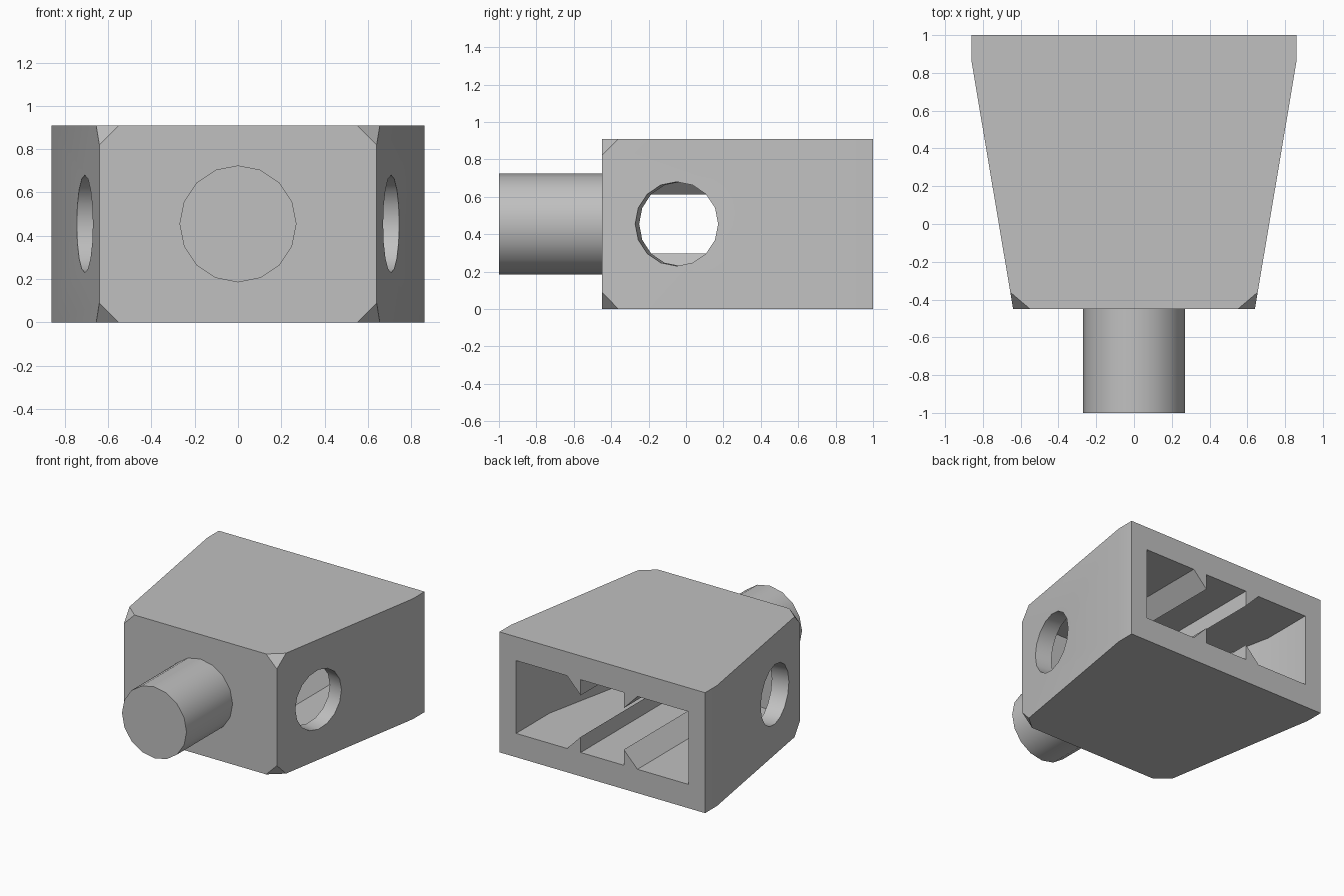
import bpy, bmesh, math
from mathutils import Vector, Matrix

old = bpy.data.objects.get("Cube")
if old:
    bpy.data.objects.remove(old, do_unlink=True)

grey = bpy.data.materials.new("light grey plastic")
grey.use_nodes = True
colour = (0.53, 0.53, 0.53, 1)
grey.diffuse_color = colour
grey.node_tree.nodes["Principled BSDF"].inputs["Base Color"].default_value = colour

HEIGHT = 0.91
MID = HEIGHT / 2


def add_object(name, bm):
    bmesh.ops.recalc_face_normals(bm, faces=bm.faces)
    mesh = bpy.data.meshes.new(name)
    bm.to_mesh(mesh)
    bm.free()
    mesh.materials.append(grey)
    obj = bpy.data.objects.new(name, mesh)
    bpy.context.collection.objects.link(obj)
    return obj


def prism(points, direction):
    """Extrude a flat outline along a direction."""
    bm = bmesh.new()
    face = bm.faces.new([bm.verts.new(p) for p in points])
    extruded = bmesh.ops.extrude_face_region(bm, geom=[face], use_keep_orig=True)
    moved = [v for v in extruded["geom"] if isinstance(v, bmesh.types.BMVert)]
    bmesh.ops.translate(bm, vec=direction, verts=moved)
    return bm


def plan_prism(half, z0, z1):
    """Mirror half a plan outline and extrude it upwards."""
    outline = half + [(-x, y) for x, y in reversed(half)]
    return prism([(x, y, z0) for x, y in outline], (0, 0, z1 - z0))


def cylinder(centre, axis, radius, length):
    bm = bmesh.new()
    turn = Vector(axis).to_track_quat('Z', 'Y').to_matrix().to_4x4()
    bmesh.ops.create_cone(bm, cap_ends=True, segments=16, radius1=radius,
                          radius2=radius, depth=length,
                          matrix=Matrix.Translation(centre) @ turn)
    return bm


def activate(obj):
    bpy.ops.object.select_all(action='DESELECT')
    obj.select_set(True)
    bpy.context.view_layer.objects.active = obj


def cut(target, cutter):
    cutter.hide_render = True
    mod = target.modifiers.new("cut", 'BOOLEAN')
    mod.operation = 'DIFFERENCE'
    mod.solver = 'EXACT'
    mod.object = cutter
    activate(target)
    bpy.ops.object.modifier_apply(modifier=mod.name)
    bpy.data.objects.remove(cutter, do_unlink=True)


# Tapered shell with its four front corners clipped
bm = plan_prism([(0.64, -0.45), (0.86, 0.86), (0.86, 1.0)], 0, HEIGHT)
corners = [v for v in bm.verts if v.co.y < -0.4]
bmesh.ops.bevel(bm, geom=corners, offset=0.09, segments=1, affect='VERTICES')
shell = add_object("shell", bm)

# Tapered pocket open at the back, leaving four wedge ribs along its length
cavity = add_object("cavity_cutter", plan_prism(
    [(0.53, -0.31), (0.72, 0.6), (0.72, 1.1)], 0.18, 0.73))
for side in (-1, 1):
    for up in (-1, 1):
        wedge = [(0.18, 0.157), (0.18, 0.325), (0.343, 0.325)]
        rib = prism([(side * x, -0.6, MID + up * z) for x, z in wedge], (0, 2, 0))
        cut(cavity, add_object("rib_cutter", rib))
cut(shell, cavity)

# Round holes square to the slanted side walls
for side in (-1, 1):
    hole = cylinder((side * 0.707, -0.05, MID), (side, -0.168, 0), 0.225, 0.5)
    cut(shell, add_object("hole_cutter", hole))

# Front peg, seated in the front wall
peg = add_object("peg", cylinder((0, -0.7, MID), (0, -1, 0), 0.27, 0.6))

for obj in (shell, peg):
    activate(obj)
    bpy.ops.object.shade_smooth_by_angle(angle=math.radians(30))
